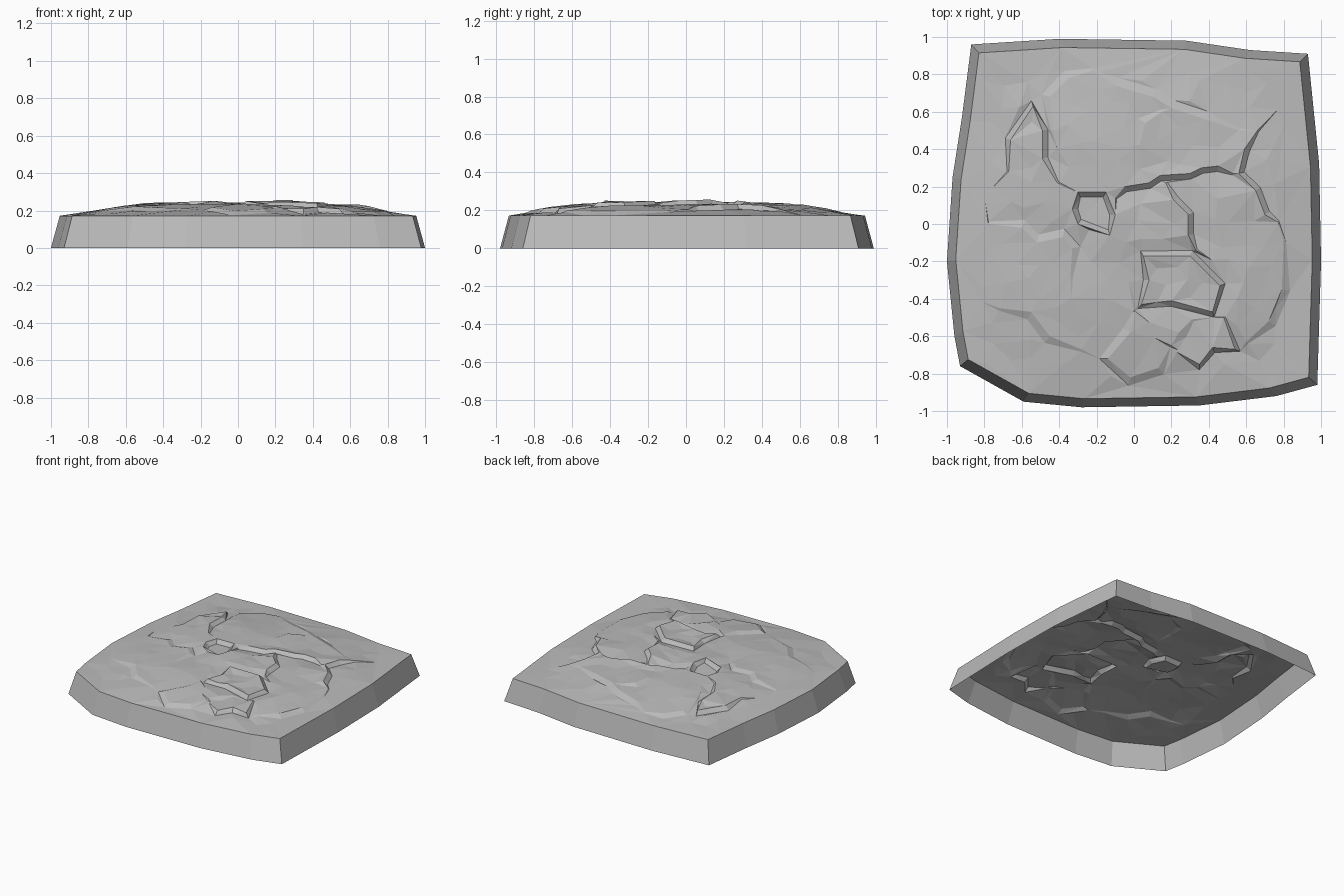
import bpy
import bmesh
import math
import random
from mathutils import Vector, noise
from mathutils.geometry import delaunay_2d_cdt

random.seed(4)
cube = bpy.data.objects.get("Cube")
if cube:
    bpy.data.objects.remove(cube, do_unlink=True)

# Footprint of the slab on the ground, in hundredths
OUTLINE = [(-87, 96), (-40, 99), (28, 98), (62, 93), (93, 91), (99, 32), (100, -20),
           (98, -86), (76, -92), (35, -97), (-28, -98), (-59, -95), (-93, -76),
           (-96, -60), (-100, -20), (-97, 25), (-92, 57)]
RIM_HEIGHT = 0.172
RIM_INSET = 0.953

# Crisp ledges, in hundredths; the high side lies left of the direction of travel
SHARP_LEDGES = {
    "long crack": [(-10, 14), (-5, 20), (8, 22), (14, 26), (30, 27), (36, 30), (45, 31), (53, 27)],
    "middle crack": [(33, -14), (29, -6), (29, 5), (21, 13), (17, 22)],
    "sunken stone": [(-33, 8), (-30, 17), (-15, 17), (-10, 5), (-13, -6), (-30, 0), (-33, 8)],
    "raised plate": [(5, -17), (8, -30), (4, -43), (20, -41), (42, -47), (46, -33), (30, -17), (5, -17)],
    "left chunk": [(-41, 22), (-49, 35), (-49, 50), (-54, 63), (-66, 45), (-67, 28)],
    "front shelf": [(20, -65), (35, -75), (42, -66), (54, -67), (48, -50)],
    "right crack": [(77, 1), (70, 5), (65, 18), (56, 27), (59, 40), (66, 50)],
}

# Softer, broader swells
SOFT_LEDGES = {
    "front tongue": [(1, -47), (-2, -58), (-14, -72), (-2, -82), (13, -77), (24, -58), (31, -51)],
    "back ridge": [(56, 50), (38, 56), (20, 62), (10, 68), (-10, 74), (-19, 80)],
    "back step": [(15, 60), (6, 54), (3, 42)],
    "right edge": [(60, -63), (72, -52), (79, -35), (80, -10)],
    "left ridge": [(-34, -28), (-33, -13), (-38, -7), (-52, -10), (-60, -2), (-78, 0)],
    "left front edge": [(-72, -45), (-55, -47), (-45, -60), (-28, -67)],
    "back left edge": [(-22, 82), (-35, 78), (-45, 68), (-43, 50)],
}


def scaled(points):
    return [Vector(p) / 100 for p in points]


def mound(p):
    """Height of the worn dome over the slab."""
    d = (abs(p.x / 0.9) ** 2.6 + abs(p.y / 0.9) ** 2.6) ** (1 / 2.6)
    t = max(0.0, min(1.0, (1 - d) / 0.6))
    rise = t * (2 - t)
    bump = noise.noise(Vector((p.x * 4, p.y * 4, 1.7)))
    return RIM_HEIGHT + 0.002 + rise * (0.062 + 0.014 * bump)


points, heights, edges = [], [], []


def add_path(path, levels, closed=False):
    start = len(points)
    points.extend(path)
    heights.extend(levels)
    edges.extend((i, i + 1) for i in range(start, len(points) - 1))
    if closed:
        edges.append((len(points) - 1, start))


def add_ledge(path, rise, width):
    """Add a high edge and a parallel low edge."""
    closed = path[0] == path[-1]
    if closed:
        path = path[:-1]
    n = len(path)
    low, up, down = [], [], []
    for i, p in enumerate(path):
        before = path[i - 1] if closed or i else p
        after = path[(i + 1) % n] if closed or i < n - 1 else p
        along = (after - before).normalized()
        end = not closed and i in (0, n - 1)
        k = 0.3 if end else 1.0
        low.append(p + Vector((along.y, -along.x)) * width * k)
        up.append(mound(p) + rise * 0.5 * k)
        down.append(max(RIM_HEIGHT, mound(low[-1]) - rise * 0.5 * k))
    add_path(path, up, closed)
    add_path(low, down, closed)


# Rim, then ledges, then loose facets between them
ground = scaled(OUTLINE)
rim = [p * RIM_INSET for p in ground]
add_path(rim, [RIM_HEIGHT] * len(rim), True)
for path in SHARP_LEDGES.values():
    add_ledge(scaled(path), 0.026, 0.03)
for path in SOFT_LEDGES.values():
    add_ledge(scaled(path), 0.014, 0.045)

step = 0.105
for row in range(-8, 9):
    for col in range(-8, 9):
        p = Vector((col + 0.5 * (row % 2) + random.uniform(-0.3, 0.3),
                    row + random.uniform(-0.3, 0.3))) * step
        if max(abs(p.x), abs(p.y)) < 0.82 and all((p - q).length > 0.065 for q in points):
            points.append(p)
            heights.append(mound(p))

# Triangulate the top, keeping only the area inside the rim
flat, _, faces, origins, _, _ = delaunay_2d_cdt(points, edges, [list(range(len(rim)))], 0, 0.002)


def inside(p):
    hit = False
    for a, b in zip(rim, rim[1:] + rim[:1]):
        if (a.y > p.y) != (b.y > p.y) and p.x < a.x + (p.y - a.y) * (b.x - a.x) / (b.y - a.y):
            hit = not hit
    return hit


bm = bmesh.new()
top = [bm.verts.new((v.x, v.y, heights[o[0]] if o else mound(v))) for v, o in zip(flat, origins)]
for f in faces:
    centre = sum((flat[i] for i in f), Vector((0, 0))) / len(f)
    if inside(centre):
        face = bm.faces.new([top[i] for i in f])
        face.normal_update()
        if face.normal.z < 0:
            face.normal_flip()

# Sloping side walls, open underneath
where = {o: i for i, group in enumerate(origins) for o in group}
rim_verts = [top[where[i]] for i in range(len(rim))]
foot = [bm.verts.new((p.x, p.y, 0)) for p in ground]
for i in range(len(rim)):
    j = (i + 1) % len(rim)
    bm.faces.new((foot[j], foot[i], rim_verts[i], rim_verts[j]))
bmesh.ops.delete(bm, geom=[v for v in bm.verts if not v.link_faces], context='VERTS')
for face in bm.faces:
    face.smooth = False

# Stone material and object
stone = bpy.data.materials.new("grey_stone")
stone.use_nodes = True
colour = (0.5, 0.5, 0.5, 1)
stone.diffuse_color = colour
stone.node_tree.nodes["Principled BSDF"].inputs["Base Color"].default_value = colour
mesh = bpy.data.meshes.new("rock_slab")
bm.to_mesh(mesh)
bm.free()
mesh.materials.append(stone)
slab = bpy.data.objects.new("rock_slab", mesh)
bpy.context.collection.objects.link(slab)
